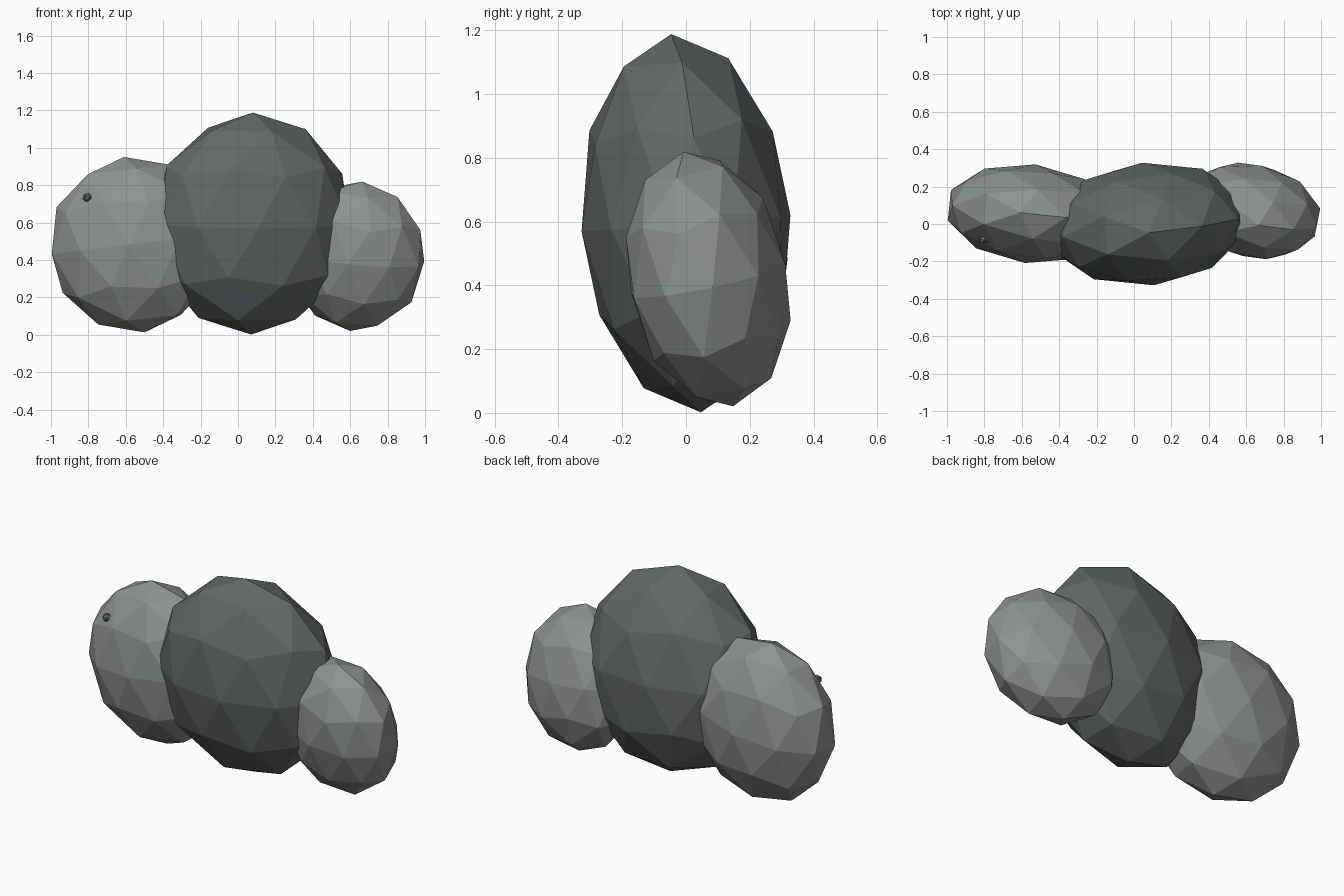
import bpy
from math import radians

if "Cube" in bpy.data.objects:
    bpy.data.objects.remove(bpy.data.objects["Cube"])


def material(name, color):
    m = bpy.data.materials.new(name)
    m.diffuse_color = (*color, 1)
    m.use_nodes = True
    m.node_tree.nodes["Principled BSDF"].inputs["Base Color"].default_value = m.diffuse_color
    return m


light_stone = material("light_stone", (0.27, 0.29, 0.275))
dark_stone = material("dark_stone", (0.125, 0.14, 0.137))
moss = material("green_stone", (0.10, 0.15, 0.125))


def rock(name, center, radii, tilt, mat, detail=2):
    """Flat-shaded, stretched and tilted icosphere."""
    bpy.ops.mesh.primitive_ico_sphere_add(
        subdivisions=detail, radius=1, location=center,
        rotation=[radians(a) for a in tilt])
    ob = bpy.context.object
    ob.name = name
    ob.scale = radii
    ob.data.materials.append(mat)
    return ob


# Three overlapping boulders
rock("middle_boulder", (0.075, 0, 0.595), (0.54, 0.33, 0.595), (4.5, 0, 5.5), dark_stone)
rock("left_boulder", (-0.555, 0.055, 0.482), (0.46, 0.265, 0.472), (0, -6.7, -6), light_stone)
rock("right_boulder", (0.632, 0.07, 0.42), (0.375, 0.25, 0.408), (10, 6.5, -10), light_stone)

# Tiny chip poking out of the left boulder
rock("stone_chip", (-0.805, -0.082, 0.733), (0.028, 0.025, 0.026), (20, 10, 15), moss, 1)
